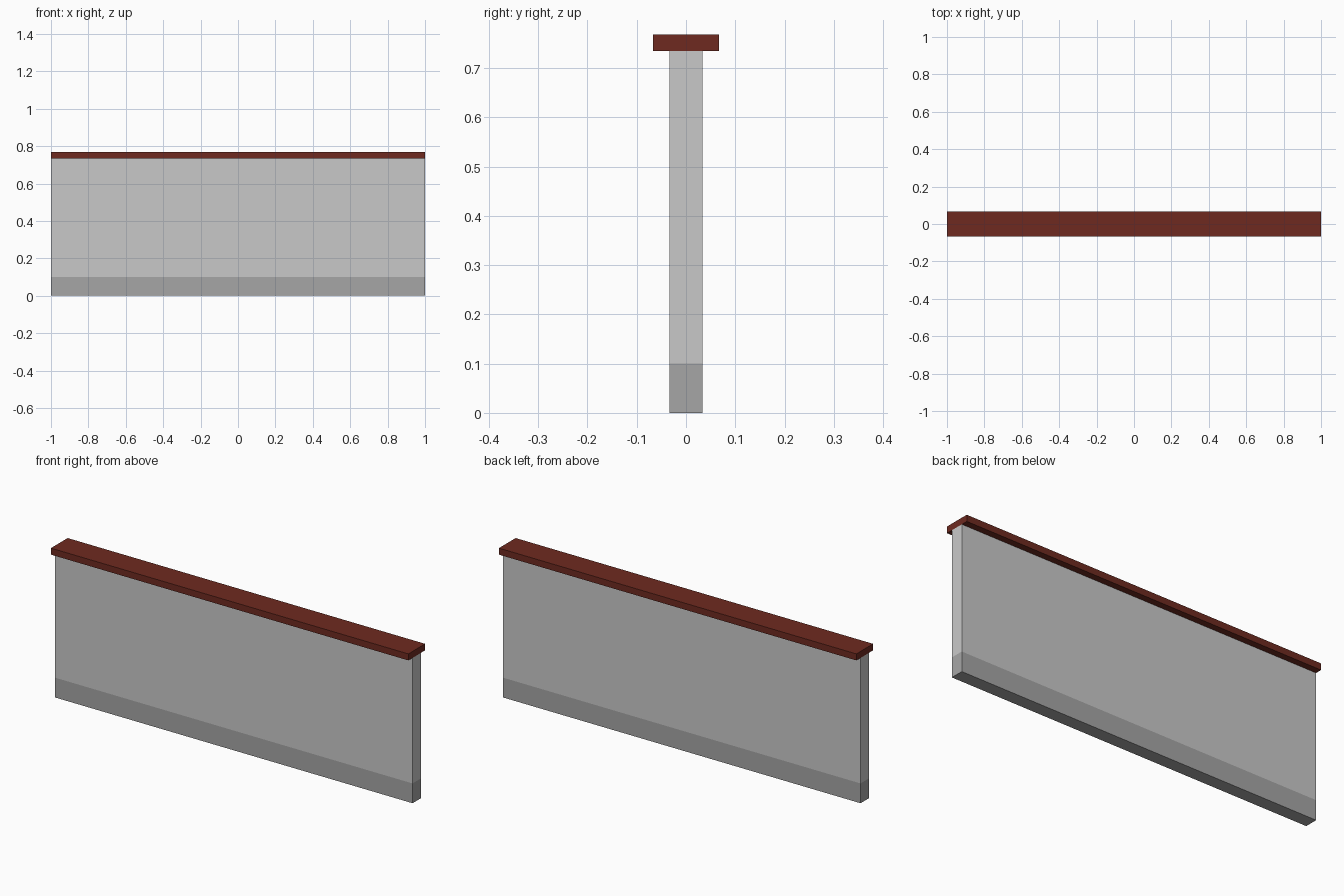
import bpy, bmesh

if "Cube" in bpy.data.objects:
    bpy.data.objects.remove(bpy.data.objects["Cube"])


def material(name, rgb):
    m = bpy.data.materials.new(name)
    m.diffuse_color = (*rgb, 1.0)
    m.use_nodes = True
    m.node_tree.nodes["Principled BSDF"].inputs["Base Color"].default_value = m.diffuse_color
    return m


def box(name, half_x, half_y, z0, z1, mats, cut_z=None):
    """Box between z0 and z1; an optional cut gives the lower band material 1."""
    bm = bmesh.new()
    bmesh.ops.create_cube(bm, size=2)
    for v in bm.verts:
        v.co = (v.co.x * half_x, v.co.y * half_y, z1 if v.co.z > 0 else z0)
    if cut_z is not None:
        bmesh.ops.bisect_plane(bm, geom=bm.verts[:] + bm.edges[:] + bm.faces[:],
                               plane_co=(0, 0, cut_z), plane_no=(0, 0, 1))
        for f in bm.faces:
            f.material_index = int(f.calc_center_median().z < cut_z)
    mesh = bpy.data.meshes.new(name)
    for m in mats:
        mesh.materials.append(m)
    bm.to_mesh(mesh)
    bm.free()
    ob = bpy.data.objects.new(name, mesh)
    bpy.context.collection.objects.link(ob)
    return ob


light_grey = material("light grey plaster", (0.584, 0.584, 0.584))
mid_grey = material("mid grey skirting", (0.381, 0.381, 0.381))
red_brown = material("red brown wood", (0.156, 0.023, 0.0144))

# Wall panel with a darker painted band along the floor
box("wall_panel", 1.0, 0.0333, 0.0, 0.735, [light_grey, mid_grey], cut_z=0.1)

# Overhanging top rail
box("top_rail", 1.0, 0.0667, 0.735, 0.768, [red_brown])
